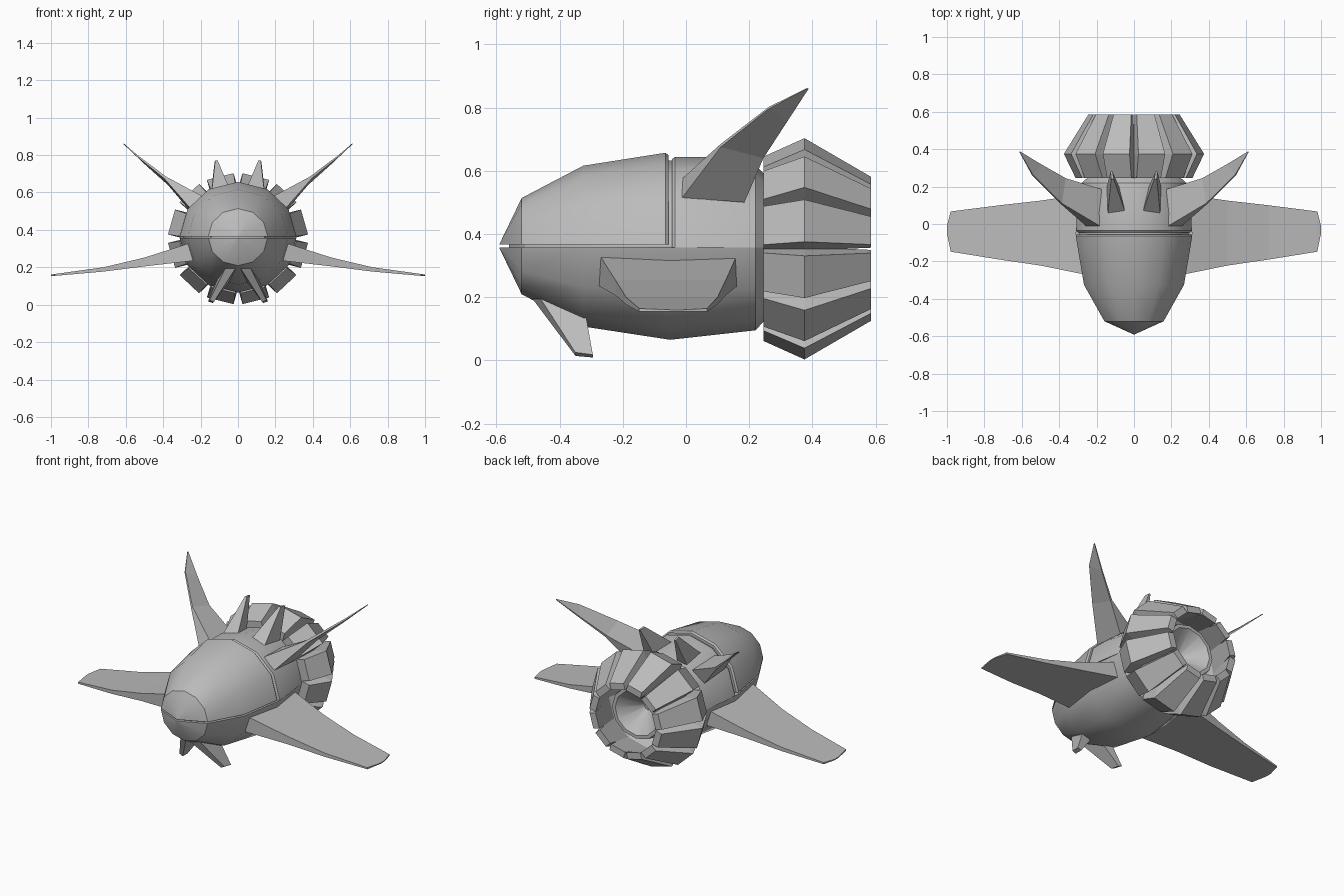
import bpy, bmesh, math

cube = bpy.data.objects.get("Cube")
if cube:
    bpy.data.objects.remove(cube, do_unlink=True)

grey = bpy.data.materials.new("hull_grey")
grey.use_nodes = True
colour = (0.5, 0.5, 0.5, 1)
grey.diffuse_color = colour
grey.node_tree.nodes["Principled BSDF"].inputs["Base Color"].default_value = colour

AXIS_Z = 0.361
WIDEN = 1.07


def loft(name, sections, smooth=False):
    """Skin a row of closed sections and cap both ends."""
    bm = bmesh.new()
    rows = [[bm.verts.new(p) for p in s] for s in sections]
    n = len(rows[0])
    for a, b in zip(rows, rows[1:]):
        for i in range(n):
            j = (i + 1) % n
            bm.faces.new((a[i], a[j], b[j], b[i]))
    bm.faces.new(rows[0])
    bm.faces.new(rows[-1][::-1])
    bmesh.ops.recalc_face_normals(bm, faces=bm.faces)
    mesh = bpy.data.meshes.new(name)
    bm.to_mesh(mesh)
    bm.free()
    mesh.materials.append(grey)
    obj = bpy.data.objects.new(name, mesh)
    bpy.context.collection.objects.link(obj)
    if smooth:
        bpy.ops.object.select_all(action="DESELECT")
        obj.select_set(True)
        bpy.context.view_layer.objects.active = obj
        bpy.ops.object.shade_smooth_by_angle(angle=math.radians(31))
    return obj


def turned(name, profile, start, steps, lift=0.0):
    """Sweep (y, radius) pairs round the long axis in twelfths of a turn."""
    angles = [math.radians(start + 30 * k) for k in range(steps)]
    return loft(name, [[(r * WIDEN * math.cos(a), y, AXIS_Z + lift + r * math.sin(a))
                        for a in angles] for y, r in profile], smooth=True)


def pair(name, sections):
    """Make a left part and its mirrored right twin."""
    for side, sx in (("left", 1), ("right", -1)):
        loft(side + "_" + name, [[(sx * x, y, z) for x, y, z in s] for s in sections])


# Hull: canopy half, belly half and rear upper half, split by narrow grooves
nose = [(-0.59, 0.003), (-0.52, 0.148), (-0.325, 0.25)]
tail = [(0.22, 0.262), (0.245, 0.235)]
turned("canopy", nose + [(-0.065, 0.291), (-0.055, 0.283)], 0, 7, 0.005)
turned("belly", nose + [(-0.05, 0.292)] + tail, 180, 7, -0.004)
turned("rear_upper_hull", [(-0.045, 0.279), (-0.035, 0.287), (0.06, 0.287)] + tail, 0, 7, -0.004)
turned("inner_hull", [(-0.56, 0.03), (-0.51, 0.13), (-0.325, 0.235),
                      (-0.05, 0.272), (0.2, 0.245)], 0, 12)

# Engine nozzle with a hollow cone
turned("nozzle", [(0.23, 0.2), (0.48, 0.155), (0.48, 0.135), (0.37, 0.02)], 0, 12)

# Ring of bent exhaust petals
PETAL = [(0.245, 0.285, 0.19, 0.063), (0.375, 0.344, 0.235, 0.069), (0.585, 0.224, 0.185, 0.046)]
for k in range(12):
    a = math.radians(15 + 30 * k)
    c, s = math.cos(a), math.sin(a)
    loft("exhaust_petal", [[((r * c - w * s) * WIDEN, y, AXIS_Z - 0.008 + r * s + w * c)
                            for r, w in ((ro, hw), (ro, -hw), (ri, -hw), (ri, hw))]
                           for y, ro, ri, hw in PETAL])

# Main wings: x, front y, back y, top z, bottom z
WING = [(0.24, -0.275, 0.162, 0.335, 0.235), (0.5, -0.222, 0.125, 0.252, 0.205),
        (0.72, -0.19, 0.1, 0.2, 0.177), (0.98, -0.148, 0.067, 0.164, 0.154),
        (1.0, -0.05, -0.01, 0.16, 0.154)]
pair("wing", [[(x, f, t), (x, b, t), (x, b, u), (x, f, u)] for x, f, b, t, u in WING])

# Tall swept upper fins
pair("upper_fin", [
    [(0.18, -0.012, 0.575), (0.255, -0.012, 0.515), (0.255, 0.185, 0.5), (0.17, 0.185, 0.56)],
    [(0.385, 0.11, 0.685), (0.395, 0.11, 0.675), (0.375, 0.245, 0.64), (0.365, 0.245, 0.65)],
    [(0.54, 0.262, 0.802), (0.546, 0.262, 0.796), (0.5, 0.318, 0.752), (0.494, 0.318, 0.758)],
    [(0.61, 0.383, 0.862), (0.612, 0.383, 0.86), (0.612, 0.387, 0.858), (0.608, 0.387, 0.86)]])

# Short back fins
pair("back_fin", [
    [(0.045, 0.06, 0.62), (0.14, 0.06, 0.61), (0.145, 0.2, 0.59), (0.08, 0.2, 0.6)],
    [(0.108, 0.24, 0.77), (0.122, 0.24, 0.77), (0.125, 0.28, 0.765), (0.115, 0.28, 0.765)]])

# Small chin fins
pair("chin_fin", [
    [(0.01, -0.49, 0.2), (0.06, -0.47, 0.21), (0.1, -0.32, 0.16), (0.04, -0.32, 0.13)],
    [(0.13, -0.35, 0.014), (0.152, -0.35, 0.025), (0.16, -0.295, 0.018), (0.135, -0.295, 0.009)]])
